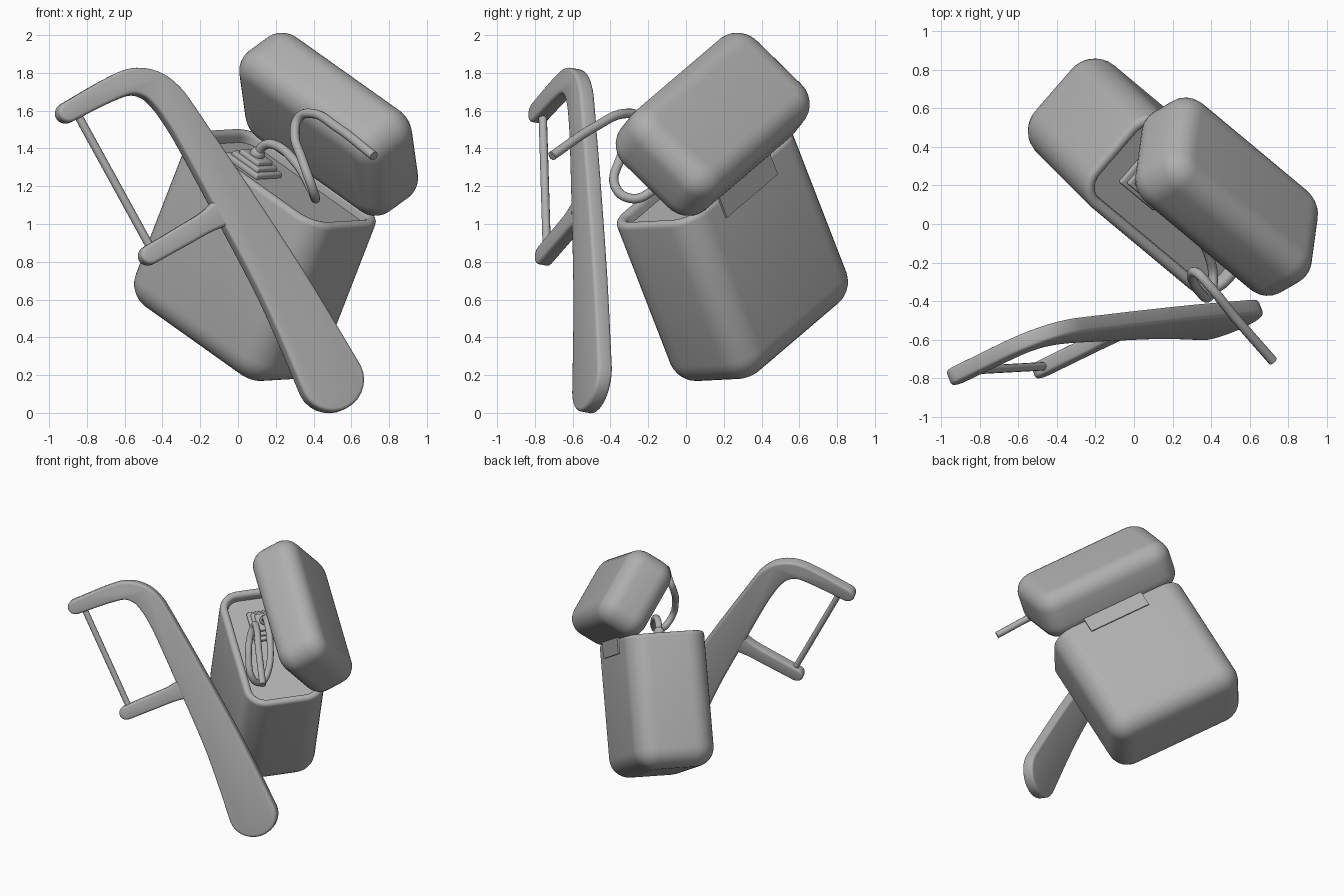
import bpy, bmesh, math
from mathutils import Vector, Matrix

if "Cube" in bpy.data.objects:
    bpy.data.objects.remove(bpy.data.objects["Cube"])

grey = bpy.data.materials.new("plain grey")
grey.diffuse_color = (0.43, 0.43, 0.43, 1)
grey.use_nodes = True
grey.node_tree.nodes["Principled BSDF"].inputs["Base Color"].default_value = grey.diffuse_color

# Tilted case axes: W = width, D = depth, H = height
H = Vector((0.34, -0.34, 0.877)).normalized()
W = Vector((0.673, -0.56, -0.487))
W = (W - H * W.dot(H)).normalized()
D = H.cross(W)


def case_point(w, d, h):
    return W * w + D * d + H * h


def frame(x, y, z, origin):
    m = Matrix((x, y, z)).transposed().to_4x4()
    m.translation = origin
    return m


def finish(name, bm, matrix=Matrix(), angle=40):
    bmesh.ops.recalc_face_normals(bm, faces=bm.faces)
    mesh = bpy.data.meshes.new(name)
    bm.to_mesh(mesh)
    bm.free()
    ob = bpy.data.objects.new(name, mesh)
    bpy.context.collection.objects.link(ob)
    ob.matrix_world = matrix
    mesh.materials.append(grey)
    bpy.ops.object.select_all(action='DESELECT')
    ob.select_set(True)
    bpy.context.view_layer.objects.active = ob
    bpy.ops.object.shade_smooth_by_angle(angle=math.radians(angle))
    return ob


def rounded_loft(name, sx, sy, radius, rings, matrix):
    """Stack rounded rectangles given as (inset, height) and cap both ends."""
    bm = bmesh.new()
    loops = []
    for inset, z in rings:
        r = max(radius - inset, 0.012)
        cx, cy = sx / 2 - inset - r, sy / 2 - inset - r
        loop = []
        for q, (kx, ky) in enumerate(((1, 1), (-1, 1), (-1, -1), (1, -1))):
            for i in range(9):
                a = math.pi / 2 * (q + i / 8)
                loop.append(bm.verts.new((kx * cx + r * math.cos(a),
                                          ky * cy + r * math.sin(a), z)))
        loops.append(loop)
    n = len(loops[0])
    for a, b in zip(loops, loops[1:]):
        for i in range(n):
            j = (i + 1) % n
            bm.faces.new((a[i], a[j], b[j], b[i]))
    bm.faces.new(loops[0])
    bm.faces.new(loops[-1])
    return finish(name, bm, matrix)


def fillet(r, z, up):
    """Quarter-round rings from the end cap to the side (bottom) or back (top)."""
    steps = [math.pi / 2 * i / 7 for i in range(8)]
    if up:
        return [(r - r * math.cos(a), z - r + r * math.sin(a)) for a in steps]
    return [(r - r * math.sin(a), z + r - r * math.cos(a)) for a in steps]


def plate(name, sx, sy, sz, matrix, bevel=0.0):
    bm = bmesh.new()
    bmesh.ops.create_cube(bm, size=1)
    bmesh.ops.scale(bm, vec=(sx, sy, sz), verts=bm.verts)
    if bevel:
        bmesh.ops.bevel(bm, geom=bm.edges[:], offset=bevel, segments=3,
                        profile=0.5, affect='EDGES')
    return finish(name, bm, matrix)


def tube(name, points, radius):
    cu = bpy.data.curves.new(name, 'CURVE')
    cu.dimensions = '3D'
    cu.bevel_depth = radius
    cu.bevel_resolution = 4
    cu.use_fill_caps = True
    cu.resolution_u = 10
    sp = cu.splines.new('BEZIER')
    sp.bezier_points.add(len(points) - 1)
    for bp, p in zip(sp.bezier_points, points):
        bp.co = p
        bp.handle_left_type = bp.handle_right_type = 'AUTO'
    cu.materials.append(grey)
    ob = bpy.data.objects.new(name, cu)
    bpy.context.collection.objects.link(ob)
    return ob


# Case body: rounded bottom, rolled rim, shallow recess with a floor
rim = [(0.03 - 0.03 * math.cos(a), 1.12 + 0.03 * math.sin(a))
       for a in [math.pi * i / 8 for i in range(9)]]
rounded_loft("case_body", 1.065, 0.605, 0.16,
             fillet(0.145, 0.152, False) + rim + [(0.062, 1.09)],
             frame(W, D, H, case_point(-0.488, 0.277, 0)))

# Lid: fully rounded box swung open around the back edge
opening = math.radians(55)
LD = D * math.cos(opening) - H * math.sin(opening)
LH = D * math.sin(opening) + H * math.cos(opening)
lid_centre = case_point(-0.488, 0.48, 1.455)
rounded_loft("lid", 1.095, 0.625, 0.15,
             fillet(0.125, -0.19, False) + fillet(0.125, 0.19, True),
             frame(W, LD, LH, lid_centre))

# Hinge leaves on the case and folded over its back edge under the lid
plate("hinge_case_leaf", 0.48, 0.012, 0.125,
      frame(W, D, H, case_point(-0.46, 0.584, 1.095)))
fold = (H * 0.45 - D * 0.89).normalized()
plate("hinge_lid_leaf", 0.48, 0.08, 0.012,
      frame(W, -fold, W.cross(-fold), case_point(-0.46, 0.584, 1.155) + fold * 0.04))

# Stepped dispenser and its outlet
for i, s in enumerate((0.26, 0.205, 0.15)):
    plate("dispenser_step_%d" % (i + 1), s, s * 0.8, 0.034,
          frame(W, D, H, case_point(-0.70, 0.27, 1.1 + 0.022 * i)), 0.01)
bm = bmesh.new()
bmesh.ops.create_uvsphere(bm, u_segments=20, v_segments=12, radius=0.04)
finish("dispenser_outlet", bm, frame(W, D, H, case_point(-0.70, 0.27, 1.17)))

# Loose strand looping out of the dispenser
tube("strand", [(0.10, 0.20, 1.36), (0.13, 0.165, 1.41), (0.19, 0.10, 1.42),
                (0.31, -0.03, 1.32), (0.39, -0.17, 1.18), (0.41, -0.29, 1.135),
                (0.39, -0.375, 1.2), (0.34, -0.35, 1.34), (0.30, -0.27, 1.48),
                (0.32, -0.25, 1.56), (0.39, -0.32, 1.585), (0.52, -0.48, 1.515),
                (0.72, -0.71, 1.36)], 0.025)

# Pick: flat ribbons lying in one tilted plane
N = Vector((0.355, -0.92, 0.167)).normalized()


def on_plane(x, z):
    return Vector((x, (0.355 * x + 0.167 * z - 0.66) / 0.92, z))


def spline(pts, steps=6):
    out = []
    for i in range(len(pts) - 1):
        p0, p1, p2, p3 = (Vector(pts[max(0, min(len(pts) - 1, i + k))])
                          for k in (-1, 0, 1, 2))
        for s in range(steps):
            t = s / steps
            out.append(0.5 * (2 * p1 + (p2 - p0) * t
                              + (2 * p0 - 5 * p1 + 4 * p2 - p3) * t * t
                              + (3 * p1 - p0 - 3 * p2 + p3) * t ** 3))
    return out + [Vector(pts[-1])]


def ribbon(name, pts, thick):
    """Flat bar along (x, z, half width) points with round ends."""
    c = spline(pts)
    left, right, ends = [], [], []
    for i, p in enumerate(c):
        t = (c[min(i + 1, len(c) - 1)] - c[max(i - 1, 0)]).xy.normalized()
        n = Vector((-t.y, t.x))
        left.append(p.xy + n * p.z)
        right.append(p.xy - n * p.z)
        if i in (0, len(c) - 1):
            k = -1 if i == 0 else 1
            ends.append([p.xy + p.z * k * (n * math.cos(a) + t * math.sin(a))
                         for a in [math.pi * j / 14 for j in range(1, 14)]])
    outline = left + ends[1] + right[::-1] + ends[0]
    bm = bmesh.new()
    f = bm.faces.new([bm.verts.new(on_plane(*q) - N * thick / 2) for q in outline])
    ext = bmesh.ops.extrude_face_region(bm, geom=[f], use_keep_orig=True)
    bmesh.ops.translate(bm, vec=N * thick,
                        verts=[v for v in ext['geom'] if isinstance(v, bmesh.types.BMVert)])
    rims = [e for e in bm.edges if any(len(g.verts) > 4 for g in e.link_faces)]
    bmesh.ops.bevel(bm, geom=rims, offset=0.018, segments=3, profile=0.5, affect='EDGES')
    return finish(name, bm)


ribbon("pick_handle", [(0.49, 0.17, 0.168), (0.242, 0.651, 0.133), (-0.036, 1.126, 0.107),
                       (-0.235, 1.455, 0.088), (-0.315, 1.58, 0.084), (-0.378, 1.665, 0.083),
                       (-0.46, 1.732, 0.077), (-0.565, 1.752, 0.069), (-0.685, 1.708, 0.063),
                       (-0.905, 1.59, 0.055)], 0.085)
ribbon("pick_arm", [(-0.05, 1.085, 0.09), (-0.16, 1.015, 0.06), (-0.3, 0.933, 0.055),
                    (-0.47, 0.835, 0.052)], 0.08)
tube("pick_string", [on_plane(-0.85, 1.58), on_plane(-0.46, 0.87)], 0.022)
